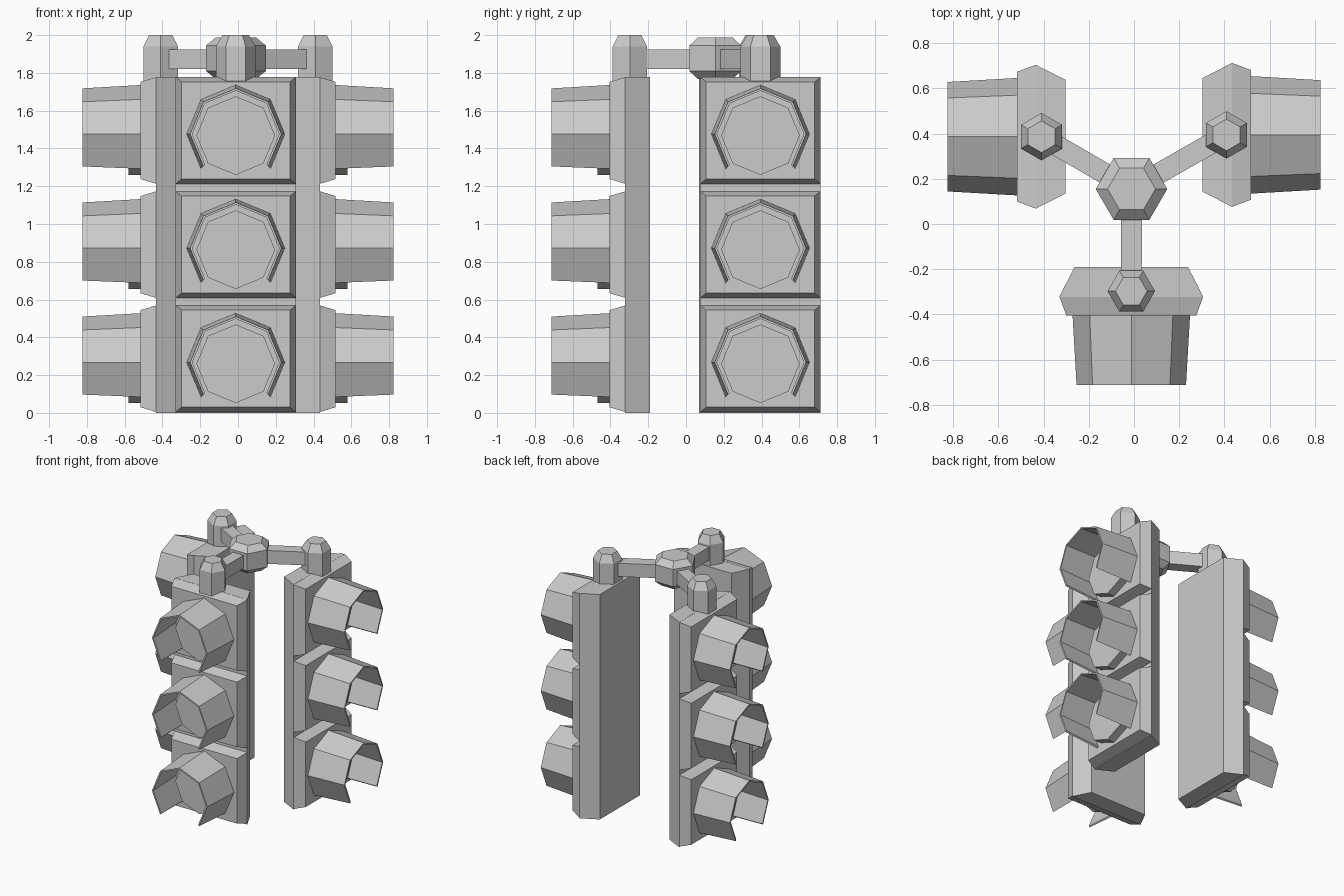
import bpy, bmesh
from math import sin, cos, pi, radians
from mathutils import Vector, Matrix

cube = bpy.data.objects.get("Cube")
if cube:
    bpy.data.objects.remove(cube)

grey = bpy.data.materials.new("plain_grey")
grey.use_nodes = True
colour = (0.6, 0.6, 0.6, 1)
grey.diffuse_color = colour
grey.node_tree.nodes["Principled BSDF"].inputs["Base Color"].default_value = colour


def loft(name, rings, place):
    """Solid through a series of rings with equal point counts, capped at both ends."""
    bm = bmesh.new()
    loops = [[bm.verts.new(p) for p in ring] for ring in rings]
    n = len(loops[0])
    for a, b in zip(loops, loops[1:]):
        for i in range(n):
            j = (i + 1) % n
            bm.faces.new((a[i], a[j], b[j], b[i]))
    bm.faces.new(loops[0])
    bm.faces.new(loops[-1])
    bmesh.ops.recalc_face_normals(bm, faces=bm.faces)
    mesh = bpy.data.meshes.new(name)
    bm.to_mesh(mesh)
    bm.free()
    mesh.materials.append(grey)
    obj = bpy.data.objects.new(name, mesh)
    obj.matrix_world = place
    bpy.context.collection.objects.link(obj)
    return obj


def hexagon(r, x, y, z):
    return [(x + r * cos(i * pi / 3), y + r * sin(i * pi / 3), z) for i in range(6)]


def rectangle(hx, hz, y, z):
    return [(-hx, y, z - hz), (hx, y, z - hz), (hx, y, z + hz), (-hx, y, z + hz)]


def arc(r, y, z, start, count):
    """Points at 45 degree steps in an upright plane."""
    return [(r * cos(start + i * pi / 4), y, z + r * sin(start + i * pi / 4))
            for i in range(count)]


def visor_ring(r, y, z):
    inner = arc(r - 0.012, y, z, -pi / 4, 7)
    return arc(r, y, z, -pi / 4, 7) + inner[::-1]


BACK, MIDDLE, FRONT, LENS, TIP = -0.19, -0.322, -0.405, -0.468, -0.712
TOP = 1.778
POST_Y = -0.297


def signal(side, place):
    # Tapered back housing
    plan = [(-0.318, MIDDLE), (0.318, MIDDLE), (0.251, BACK), (-0.251, BACK)]
    loft(side + "_housing", [[(x, y, z) for x, y in plan] for z in (0, TOP)], place)
    # Three lamps, each with bevelled frame, lens and open-bottomed hood
    for i, level in enumerate(("bottom", "middle", "top")):
        label = side + "_" + level
        z = 0.604 * i
        loft(label + "_frame", [rectangle(0.318, 0.282, MIDDLE, z + 0.287),
                                rectangle(0.287, 0.257, FRONT, z + 0.287)], place)
        loft(label + "_lens", [arc(0.208, FRONT + 0.01, z + 0.26, 0, 8),
                               arc(0.208, LENS, z + 0.26, 0, 8)], place)
        loft(label + "_visor", [visor_ring(0.26, FRONT + 0.005, z + 0.268),
                                visor_ring(0.242, TIP, z + 0.268)], place)
    # Chamfered hanging post
    loft(side + "_post", [hexagon(r, 0, POST_Y, z) for r, z in
                          ((0.105, 1.72), (0.105, 1.94), (0.07, 2.0))], place)


# Central hub
hub = Vector((-0.011, 0.155, 0))
loft("hub", [hexagon(r, hub.x, hub.y, z) for r, z in
             ((0.106, 1.767), (0.158, 1.81), (0.158, 1.945), (0.106, 1.988))],
     Matrix.Identity(4))

# Signals around the hub, each joined to it by an arm
for side, angle, spot in (("front", 0, (-0.012, 0, 0)),
                          ("left", 90, (0.112, 0.394, 0)),
                          ("right", -90, (-0.112, 0.386, 0))):
    place = Matrix.Translation(spot) @ Matrix.Rotation(radians(angle), 4, "Z")
    signal(side, place)
    reach = place @ Vector((0, POST_Y, 0)) - hub
    across = Vector((-reach.y, reach.x, 0)).normalized() * 0.046
    ends = [[hub + reach * t + across * s + Vector((0, 0, z))
             for s, z in ((-1, 1.82), (1, 1.82), (1, 1.925), (-1, 1.925))]
            for t in (0.1, 0.95)]
    loft(side + "_arm", ends, Matrix.Identity(4))
